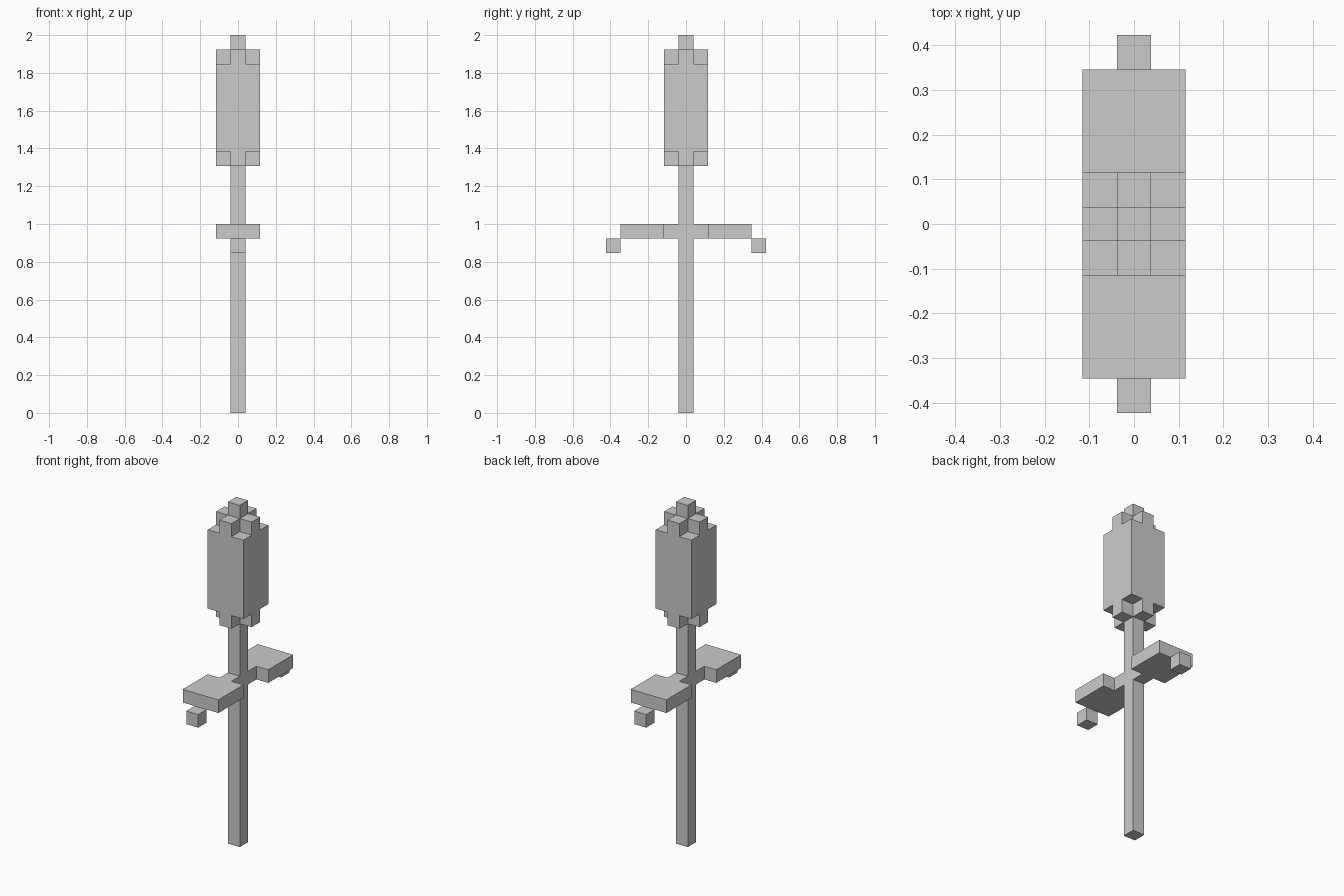
import bpy, bmesh
from itertools import product
from mathutils import Vector

if "Cube" in bpy.data.objects:
    bpy.data.objects.remove(bpy.data.objects["Cube"])

U = 2 / 26  # one block; the plant is 26 blocks tall


def box(x, y, z):
    """Cells of a block range, each range inclusive."""
    return set(product(*(range(a, b + 1) for a, b in (x, y, z))))


def plus(z):
    """One plus-shaped layer, used to chamfer the head."""
    return box((-1, 1), (0, 0), (z, z)) | box((0, 0), (-1, 1), (z, z))


def leaf(s):
    """Leaf: narrow stalk, wide blade, drooping tip; s picks the side."""
    cells = (box((0, 0), (1, 1), (12, 12)) | box((-1, 1), (2, 4), (12, 12))
             | box((0, 0), (5, 5), (11, 11)))
    return {(x, s * y, z) for x, y, z in cells}


parts = {
    "stem": box((0, 0), (0, 0), (0, 16)),
    "flower_head": plus(17) | box((-1, 1), (-1, 1), (18, 23)) | plus(24),
    "head_tip": {(0, 0, 25)},
    "front_leaf": leaf(-1),
    "back_leaf": leaf(1),
}
solid = set().union(*parts.values())


def build(name, cells):
    """Make only the outer faces, then merge coplanar ones."""
    bm = bmesh.new()
    for c in cells:
        centre = Vector((c[0], c[1], c[2] + 0.5))
        for axis, sign in product(range(3), (-1, 1)):
            n = Vector([sign if i == axis else 0 for i in range(3)])
            if tuple(int(c[i] + n[i]) for i in range(3)) in solid:
                continue
            u = Vector([1 if i == (axis + 1) % 3 else 0 for i in range(3)])
            v = n.cross(u)
            bm.faces.new([bm.verts.new((centre + (n + a * u + b * v) / 2) * U)
                          for a, b in ((-1, -1), (1, -1), (1, 1), (-1, 1))])
    bmesh.ops.remove_doubles(bm, verts=bm.verts, dist=1e-4)
    bmesh.ops.dissolve_limit(bm, angle_limit=0.01, verts=bm.verts, edges=bm.edges)
    mesh = bpy.data.meshes.new(name)
    bm.to_mesh(mesh)
    bm.free()
    bpy.context.collection.objects.link(bpy.data.objects.new(name, mesh))


for name, cells in parts.items():
    build(name, cells)
